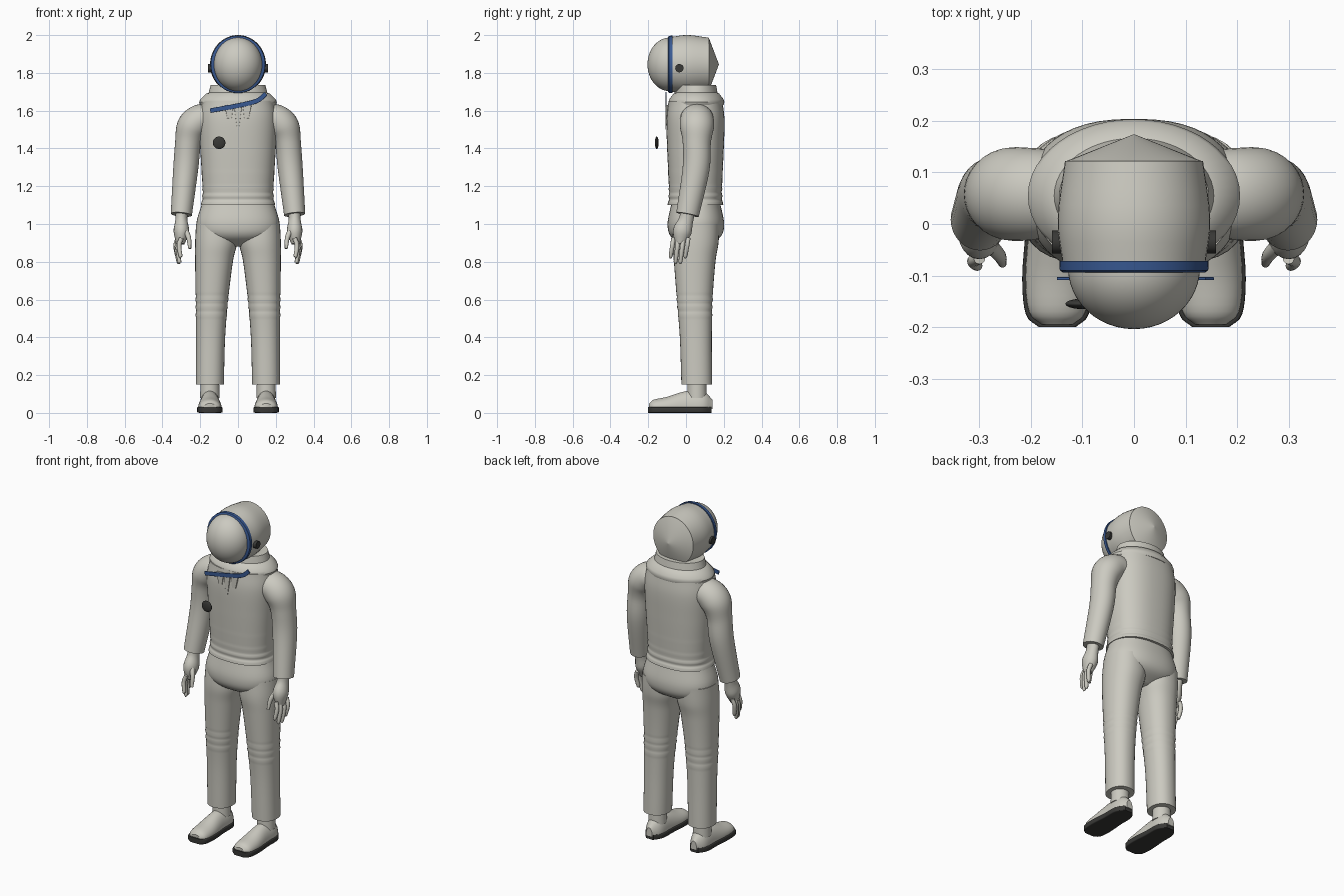
import bpy, bmesh, math
from mathutils import Matrix, Vector

if "Cube" in bpy.data.objects:
    bpy.data.objects.remove(bpy.data.objects["Cube"])

X, Y, Z = Vector((1, 0, 0)), Vector((0, 1, 0)), Vector((0, 0, 1))


def material(name, *rgb):
    mat = bpy.data.materials.new(name)
    mat.use_nodes = True
    mat.diffuse_color = (*rgb, 1)
    shader = mat.node_tree.nodes["Principled BSDF"]
    shader.inputs["Base Color"].default_value = (*rgb, 1)
    return mat


SUIT = material("warm grey fabric", 0.6, 0.59, 0.53)
BLUE = material("blue trim", 0.04, 0.1, 0.29)
DARK = material("dark rubber", 0.04, 0.04, 0.037)


def finish(name, bm, mat):
    """Turn a bmesh into a smooth shaded object that keeps its sharp edges."""
    bmesh.ops.recalc_face_normals(bm, faces=bm.faces)
    mesh = bpy.data.meshes.new(name)
    bm.to_mesh(mesh)
    bm.free()
    mesh.materials.append(mat)
    part = bpy.data.objects.new(name, mesh)
    bpy.context.collection.objects.link(part)
    bpy.ops.object.select_all(action="DESELECT")
    part.select_set(True)
    bpy.context.view_layer.objects.active = part
    bpy.ops.object.shade_smooth_by_angle(angle=math.radians(40))


def spline(rows, steps):
    """Smooth curve through rows of any width."""
    rows = [Vector(row) for row in rows]
    padded = [2 * rows[0] - rows[1]] + rows + [2 * rows[-1] - rows[-2]]
    result = []
    for a, b, c, d in zip(padded, padded[1:], padded[2:], padded[3:]):
        for i in range(steps):
            t = i / steps
            bend = (2 * a - 5 * b + 4 * c - d) * t + (3 * b - a - 3 * c + d) * t * t
            result.append(b + ((c - a) * t + bend * t) / 2)
    return result + [rows[-1]]


def power(value, exponent):
    return math.copysign(abs(value) ** (2 / exponent), value)


def sweep(name, rows, mat=SUIT, axis=None, ref=Y, ratio=1, square=2, steps=4,
          sides=32, mirror=1, fold=None, floor=0):
    """Skin oval rings along rows of x, y, z, half width and optional half depth."""
    rows = [(*row, row[-1] * ratio) if len(row) == 4 else row for row in rows]
    if steps > 1:
        rows = spline(rows, steps)
    centres = [Vector(row[:3]) for row in rows]
    bm = bmesh.new()
    rings = []
    for i, centre in enumerate(centres):
        along = axis or (centres[min(i + 1, len(rows) - 1)] - centres[max(i - 1, 0)]).normalized()
        deep = (ref - along * ref.dot(along)).normalized()
        wide = deep.cross(along)
        puff = fold(centre.z) if fold else 0
        ring = []
        for j in range(sides):
            turn = math.tau * j / sides
            point = (centre + wide * power(math.cos(turn), square) * (rows[i][3] + puff)
                     + deep * power(math.sin(turn), square) * (rows[i][4] + puff))
            ring.append(bm.verts.new((point.x * mirror, point.y, max(point.z, floor))))
        rings.append(ring)
    for low, high in zip(rings, rings[1:]):
        for j in range(sides):
            k = (j + 1) % sides
            bm.faces.new((low[j], low[k], high[k], high[j]))
    bm.faces.new(rings[0])
    bm.faces.new(rings[-1])
    finish(name, bm, mat)


def stack(name, centre, axis, rows, **options):
    """Straight sweep: rows give the position on the axis, half width, half depth."""
    placed = [(*(Vector(centre) + axis * spot), *sizes) for spot, *sizes in rows]
    sweep(name, placed, axis=axis, ref=Z if axis == Y else Y, **options)


def ellipsoid(name, centre, radii, mat):
    bm = bmesh.new()
    place = Matrix.Translation(centre) @ Matrix.Diagonal((*radii, 1))
    bmesh.ops.create_uvsphere(bm, u_segments=48, v_segments=32, radius=1, matrix=place)
    finish(name, bm, mat)


def creases(low, high, depth):
    """Cloth wrinkles between two heights."""
    return lambda z: depth * math.sin(z * 160) if low < z < high else 0


# Jacket, collar and trouser seat
stack("jacket", (0, .05, 0), Z,
      [(1.1, .197), (1.17, .187), (1.4, .2), (1.55, .205), (1.65, .19)],
      ratio=.75, square=2.4, steps=12, sides=48, fold=creases(1.12, 1.27, .0025))
stack("collar", (0, .055, 0), Z,
      [(1.63, .2), (1.645, .206), (1.66, .2), (1.69, .168), (1.695, .155), (1.735, .145)],
      ratio=.72, steps=1, sides=48)
stack("trouser_seat", (0, .052, 0), Z, [(1.11, .19), (1, .22), (.93, .19), (.88, .07)],
      ratio=.68, square=2.3, steps=6, sides=48)

# Helmet shell, pointed back, visor and rim
head = Vector((0, 0, 1.845))
helmet = dict(ratio=1.05, sides=48)
stack("helmet_shell", head, Y, [(-.08, .138), (.01, .148), (.122, .134)], **helmet)
stack("helmet_back", head, Y, [(.121, .134), (.174, .001)], steps=1, **helmet)
ellipsoid("visor", head - Y * .085, (.128, .119, .142), SUIT)
stack("visor_rim", head, Y, [(-.094, .138), (-.09, .144), (-.072, .145)],
      mat=BLUE, steps=1, **helmet)

# Chest button, blue strap and neck tongue
ellipsoid("chest_button", (-.1, -.155, 1.43), (.033, .01, .033), DARK)
flat = dict(square=8, ratio=.25)
sweep("blue_strap", [(x, -.106, z, .012) for x, z in
                     ((-.147, 1.6), (0, 1.627), (.1, 1.652), (.147, 1.69))], BLUE, **flat)
sweep("neck_tongue", [(0, -.103, 1.63, .022), (0, -.107, 1.5, .004)], **flat)

for mirror, tag in ((1, "left_"), (-1, "right_")):
    both = dict(mirror=mirror)
    sweep(tag + "neck_flap", [(.048, -.1, 1.63, .024), (.045, -.103, 1.56, .012)],
          **flat, **both)
    stack(tag + "ear_knob", (0, -.035, 1.825), X, [(.13, .022), (.159, .022)],
          mat=DARK, steps=1, **both)

    # Sleeve with a rounded shoulder
    sweep(tag + "sleeve", [
        (.14, .058, 1.555, .078), (.2, .058, 1.55, .083), (.243, .058, 1.51, .083),
        (.264, .057, 1.43, .069), (.277, .053, 1.29, .066), (.3, .008, 1.05, .056)],
        ratio=1.08, steps=6, **both)

    # Hand with four fingers and a thumb
    sweep(tag + "palm", [
        (.3, .01, 1.07, .032), (.3, 0, 1.02, .032), (.3, -.02, .96, .041),
        (.305, -.03, .895, .022)], ratio=1.2, sides=20, **both)
    for i in range(4):
        root = Vector((.3 + .006 * i, .026 * i - .066, .925))
        reach = .13 if i in (1, 2) else .1
        bends = ((0, 0, .012), (.012, .4, .012), (.004, .95, .01), (.002, 1, .004))
        sweep(f"{tag}finger_{i + 1}",
              [(root.x + out, root.y - bend * .016, root.z - bend * reach, thick)
               for out, bend, thick in bends], sides=12, **both)
    sweep(tag + "thumb", [
        (.285, -.035, .975, .016), (.262, -.06, .93, .013), (.255, -.077, .87, .008)],
        sides=12, **both)

    # Trouser leg with knee wrinkles
    sweep(tag + "trouser_leg", [
        (.112, .055, 1, .11), (.116, .05, .9, .111), (.127, .046, .8, .1),
        (.138, .046, .6, .086), (.145, .052, .4, .077), (.149, .057, .15, .074)],
        axis=Z, ratio=1.1, square=2.2, steps=14, fold=creases(.51, .62, .0022), **both)

    # Ankle, shoe and the sole that follows the shoe's outline
    stack(tag + "ankle", (.149, .058, 0), Z, [(.08, .052), (.2, .048)], steps=1, **both)
    shoe = [(-.195, .03, .02), (-.17, .055, .04), (-.1, .062, .055), (0, .055, .085),
            (.09, .052, .085), (.14, .02, .04)]
    stack(tag + "shoe", (.149, 0, .03), Y, shoe, floor=.02, **both)
    stack(tag + "sole", (.149, -.005, .016), Y,
          [(spot, width + .006, .016) for spot, width, height in shoe],
          mat=DARK, square=8, **both)
